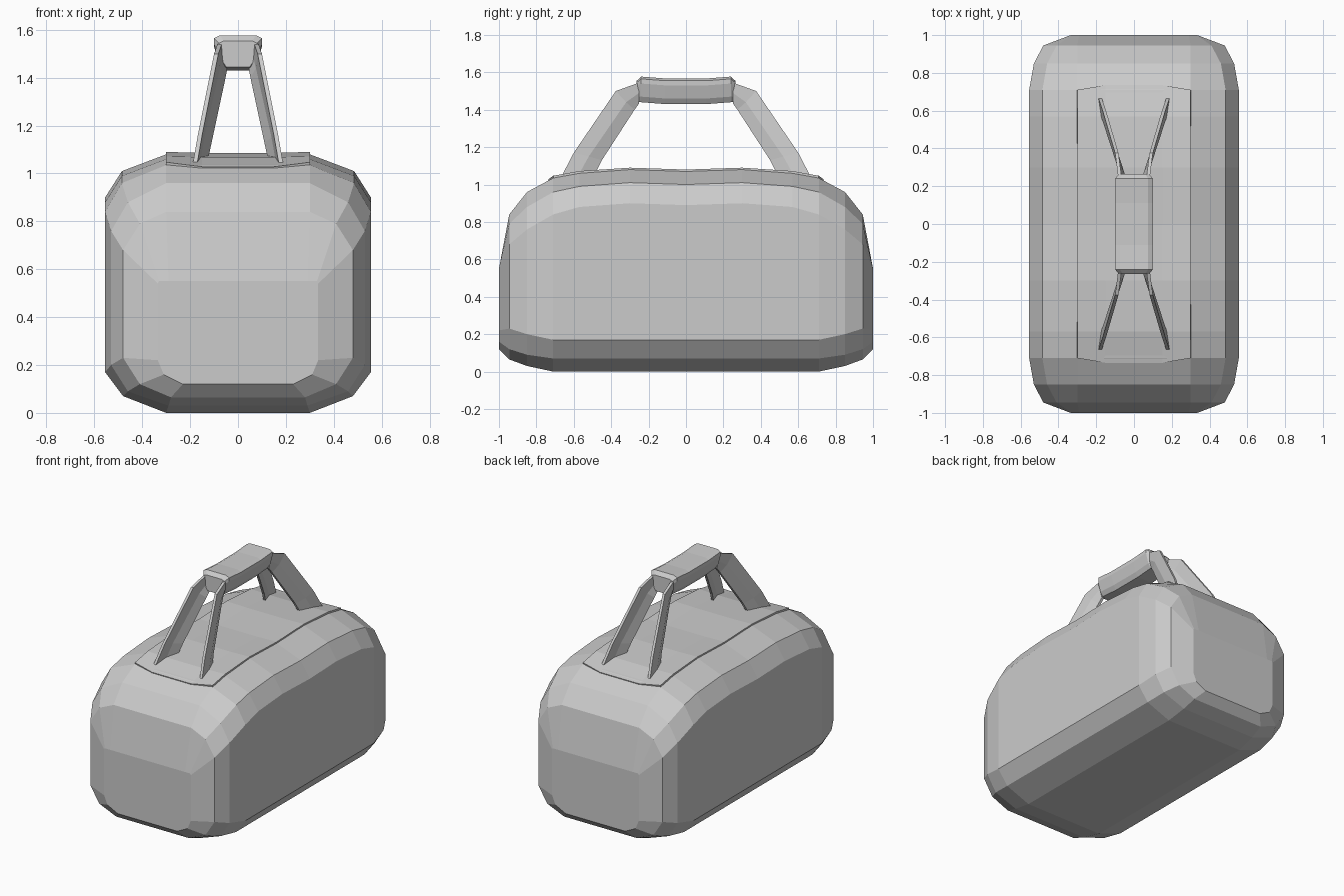
import bpy, bmesh

if "Cube" in bpy.data.objects:
    bpy.data.objects.remove(bpy.data.objects["Cube"])

grey = bpy.data.materials.new("light_grey_fabric")
grey.use_nodes = True
colour = (0.6, 0.6, 0.6, 1)
grey.diffuse_color = colour
grey.node_tree.nodes["Principled BSDF"].inputs["Base Color"].default_value = colour


def loft(name, rings, closed=True, caps=True):
    """Skin a list of equal-length rings of points."""
    bm = bmesh.new()
    rows = [[bm.verts.new(p) for p in ring] for ring in rings]
    n = len(rows[0])
    for a, b in zip(rows, rows[1:]):
        for i in range(n if closed else n - 1):
            j = (i + 1) % n
            bm.faces.new((a[i], a[j], b[j], b[i]))
    if caps:
        bm.faces.new(rows[0])
        bm.faces.new(rows[-1])
    bmesh.ops.recalc_face_normals(bm, faces=bm.faces)
    mesh = bpy.data.meshes.new(name)
    bm.to_mesh(mesh)
    bm.free()
    mesh.materials.append(grey)
    obj = bpy.data.objects.new(name, mesh)
    bpy.context.collection.objects.link(obj)
    return obj


def both_ways(stations):
    """Mirror (y, data...) stations over the middle station at y = 0."""
    return [(-y, *data) for y, *data in reversed(stations[1:])] + stations


# Bag body: half sections from bottom edge up to top edge
low = [(.30, 0), (.48, .07), (.555, .17)]
body = [
    (0, low + [(.555, .89), (.485, 1.0), (.30, 1.07)]),
    (.30, low + [(.555, .90), (.485, 1.01), (.30, 1.08)]),
    (.57, low + [(.555, .88), (.485, .99), (.30, 1.06)]),
    (.71, low + [(.555, .84), (.485, .96), (.30, 1.035)]),
    (.85, [(.29, .03), (.46, .09), (.53, .20), (.53, .76), (.46, .88), (.30, .96)]),
    (.945, [(.28, .065), (.41, .12), (.48, .23), (.48, .68), (.41, .79), (.30, .84)]),
    (1, [(.23, .12), (.31, .16), (.335, .22), (.335, .54), (.33, .55), (.29, .55)]),
]
rings = []
for y, half in both_ways(body):
    ring = [(x, y, z) for x, z in half]
    rings.append(ring + [(-x, y, z) for x, y, z in reversed(ring)])
loft("bag_body", rings)

# Lid panel: thin raised sheet with bowed ends
lid = [(0, 1.08), (.30, 1.09), (.57, 1.072), (.71, 1.047)]
rings = []
for y, z in both_ways(lid):
    bow = .025 * (1 if y > 0 else -1) if abs(y) > .7 else 0
    mid_z = z - abs(bow) * .6 - .004
    rings.append([(-.30, y, z), (-.15, y + bow, mid_z),
                  (.15, y + bow, mid_z), (.30, y, z)])
panel = loft("lid_panel", rings, closed=False, caps=False)
if panel.data.polygons[0].normal.z < 0:
    panel.data.flip_normals()
solid = panel.modifiers.new("thickness", "SOLIDIFY")
solid.thickness = .02
solid.offset = -1

# Grip: tapered box with chamfered top corners and narrowed ends
grip = [(0, 1, 0), (.11, 1, 0), (.24, 1, .01), (.265, .8, 0)]
profile = [(.06, 1.43), (.08, 1.46), (.1, 1.53), (.1, 1.555), (.075, 1.567)]
mid = 1.5
rings = []
for y, s, lift in both_ways(grip):
    ring = [(x * s, y, mid + (z - mid) * s + lift) for x, z in profile]
    rings.append(ring + [(-x, y, z) for x, y, z in reversed(ring)])
loft("grip", rings)

# Straps: folded ribbons (outer edge, fold, inner edge) from lid to grip
path = [
    [(.180, .665, 1.045), (.168, .575, 1.05), (.135, .485, 1.06)],
    [(.158, .60, 1.17), (.150, .52, 1.15), (.120, .45, 1.13)],
    [(.092, .375, 1.50), (.085, .32, 1.44), (.062, .275, 1.40)],
    [(.076, .25, 1.545), (.072, .25, 1.49), (.055, .25, 1.435)],
]
for side, sx in (("left", 1), ("right", -1)):
    for end, sy in (("front", -1), ("back", 1)):
        rings = []
        for row in path:
            outer = [(sx * (x + .008), sy * y, z) for x, y, z in row]
            inner = [(sx * (x - .010), sy * y, z) for x, y, z in reversed(row)]
            rings.append(outer + inner)
        loft(f"{end}_{side}_strap", rings)
